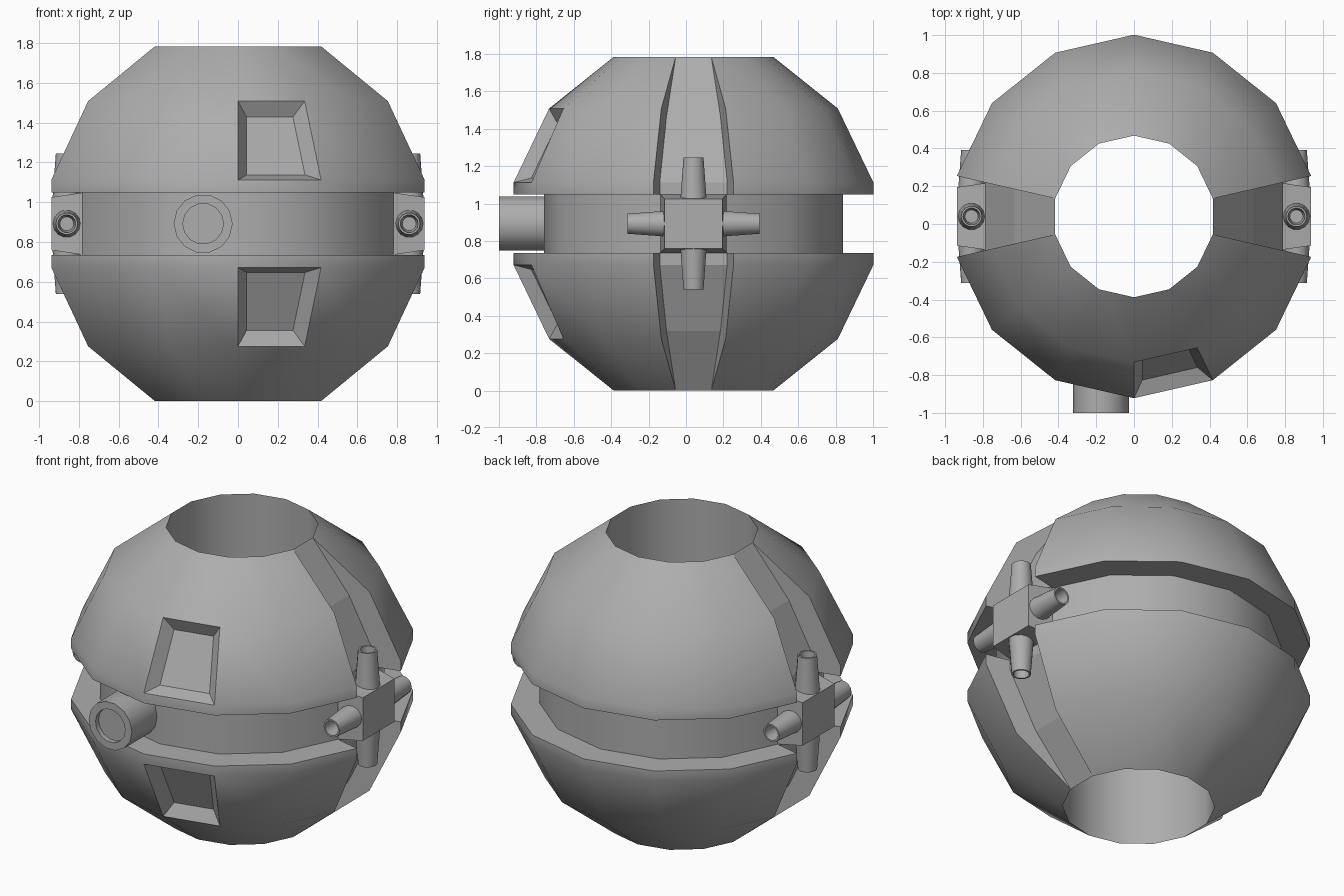
import bpy, bmesh, math
from mathutils import Matrix, Vector

if "Cube" in bpy.data.objects:
    bpy.data.objects.remove(bpy.data.objects["Cube"])

CENTRE = Vector((0, 0.04, 0.892))
N = 14
grey = bpy.data.materials.new("dark_grey")
grey.diffuse_color = (0.42, 0.42, 0.42, 1)
grey.use_nodes = True
grey.node_tree.nodes["Principled BSDF"].inputs["Base Color"].default_value = grey.diffuse_color


def finish(bm, name, matrix=None):
    bmesh.ops.remove_doubles(bm, verts=bm.verts, dist=1e-4)
    bmesh.ops.recalc_face_normals(bm, faces=bm.faces)
    if matrix:
        bm.transform(matrix)
    bm.transform(Matrix.Translation(CENTRE))
    mesh = bpy.data.meshes.new(name)
    bm.to_mesh(mesh)
    bm.free()
    mesh.materials.append(grey)
    ob = bpy.data.objects.new(name, mesh)
    bpy.context.collection.objects.link(ob)
    bpy.ops.object.select_all(action='DESELECT')
    ob.select_set(True)
    bpy.context.view_layer.objects.active = ob
    bpy.ops.object.shade_smooth_by_angle(angle=math.radians(29))
    return ob


def column(bm, profile, a):
    return [bm.verts.new((r * math.cos(a), r * math.sin(a), z)) for r, z in profile]


def lathe(name, profile, matrix, sides):
    # Closed turned part; profile starts and ends on the axis
    bm = bmesh.new()
    cols = [column(bm, profile, 2 * math.pi * k / sides) for k in range(sides)]
    for k in range(sides):
        p, q = cols[k], cols[(k + 1) % sides]
        for i in range(len(profile) - 1):
            if i == 0:
                bm.faces.new((p[0], q[1], p[1]))
            elif i == len(profile) - 2:
                bm.faces.new((p[i], q[i], p[i + 1]))
            else:
                bm.faces.new((p[i], q[i], q[i + 1], p[i + 1]))
    return finish(bm, name, matrix)


# Body: 14-sided shell with equator groove, through hole and two side channels
half = [(0.428, 0.891), (0.772, 0.616), (0.962, 0.22), (0.962, 0.157), (0.80, 0.157)]
half_ch = [(0.428, 0.891), (0.648, 0.573), (0.81, 0.22), (0.81, 0.157), (0.80, 0.157)]
shell = half + [(r, -z) for r, z in reversed(half)]
channel = half_ch + [(r, -z) for r, z in reversed(half_ch)]
M = len(shell)
bm = bmesh.new()
for k in range(N):
    a0 = math.pi * (2 * k - 1) / N
    a1 = math.pi * (2 * k + 1) / N
    is_channel = k in (0, N // 2)
    prof = channel if is_channel else shell
    p, q = column(bm, prof, a0), column(bm, prof, a1)
    for i in range(M):
        j = (i + 1) % M
        bm.faces.new((p[i], q[i], q[j], p[j]))
    if is_channel:
        for a in (a0, a1):
            s, c = column(bm, shell, a), column(bm, channel, a)
            for i in (0, 1, 2, 3, 5, 6, 7, 8):
                bm.faces.new((s[i], s[i + 1], c[i + 1], c[i]))
bmesh.ops.remove_doubles(bm, verts=bm.verts, dist=1e-4)
bmesh.ops.recalc_face_normals(bm, faces=bm.faces)

# Two recessed windows on the front facets right of centre
windows = []
for f in bm.faces:
    c = f.calc_center_median()
    ang = math.degrees(math.atan2(c.y, c.x))
    if -89 < ang < -66 and 0.3 < abs(c.z) < 0.5 and c.xy.length > 0.7:
        windows.append(f)
bmesh.ops.inset_individual(bm, faces=windows, thickness=0.058, depth=-0.065,
                           use_even_offset=True)
body = finish(bm, "body_shell")

# Channel floors are faceted
for f in body.data.polygons:
    if abs(f.normal.y) < 0.01 and f.normal.x * f.center.x > 0.1:
        f.use_smooth = False

# Front port with shallow recessed lens
lathe("front_port",
      [(0, 0.72), (0.148, 0.72), (0.148, 1.04), (0.102, 1.04), (0.102, 1.01), (0, 1.01)],
      Matrix.Translation((-0.175, 0, 0)) @ Matrix.Rotation(math.pi / 2, 4, 'X'), N)

# Side thruster blocks, each with four hollow tapered nozzles
nozzle = [(0, 0.125), (0.072, 0.125), (0.055, 0.353), (0.045, 0.353), (0.035, 0.2), (0, 0.2)]
for side, sx in (("right", 1), ("left", -1)):
    bm = bmesh.new()
    bmesh.ops.create_cube(bm, size=2)
    for v in bm.verts:
        outer = v.co.x * sx > 0
        v.co = (sx * (0.936 if outer else 0.775),
                v.co.y * (0.155 if outer else 0.178),
                v.co.z * (0.133 if outer else 0.157))
    finish(bm, side + "_thruster_block")
    for i in range(4):
        lathe(f"{side}_nozzle_{i + 1}", nozzle,
              Matrix.Translation((sx * 0.86, 0, 0)) @ Matrix.Rotation(i * math.pi / 2, 4, 'X'), N)
